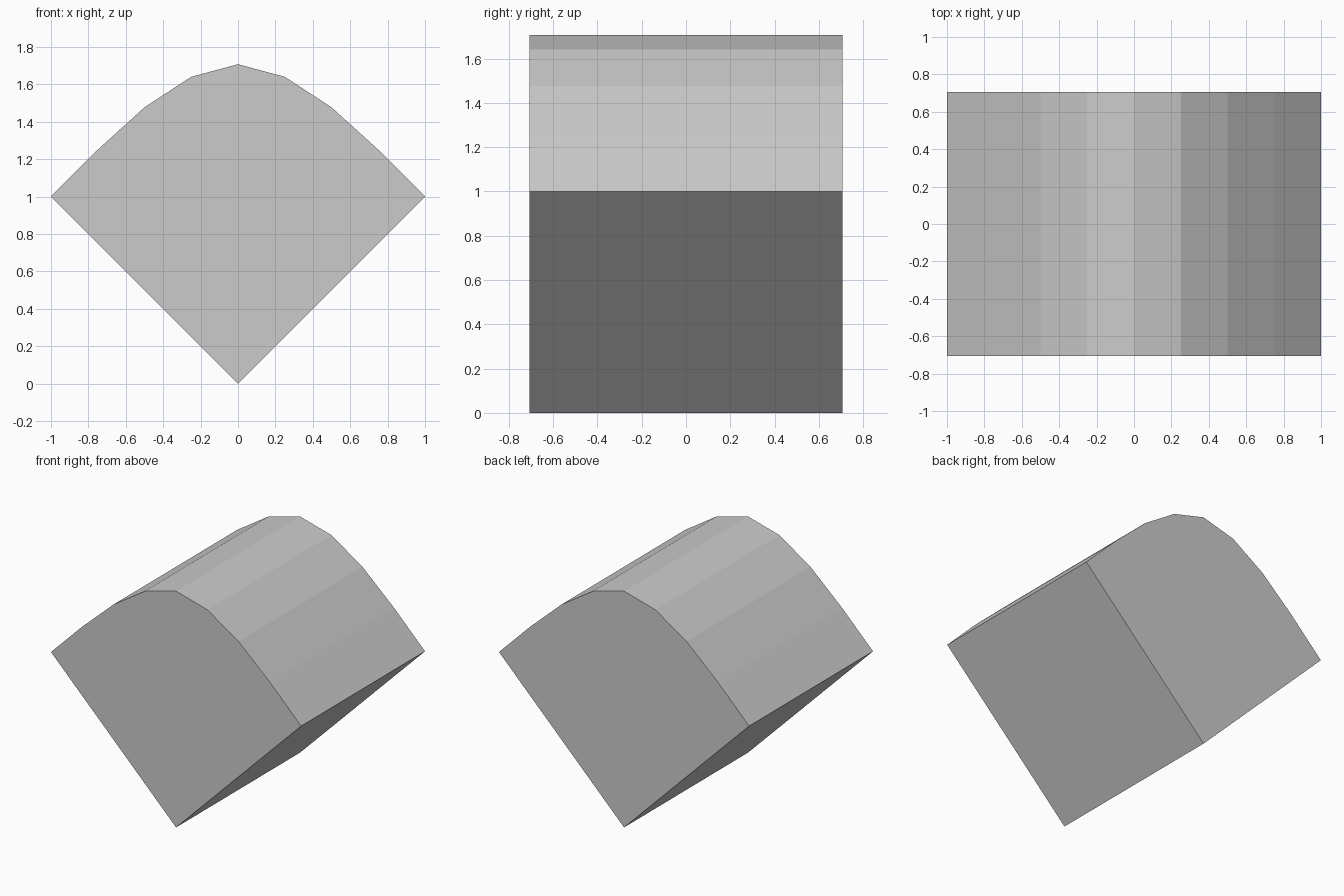
import bpy, bmesh

if "Cube" in bpy.data.objects:
    bpy.data.objects.remove(bpy.data.objects["Cube"])

HALF_DEPTH = 0.707

# Wedge profile: V-shaped base with a faceted arched top
right = [(1, 1), (0.75, 1.25), (0.5, 1.477), (0.25, 1.64)]
left = [(-x, z) for x, z in reversed(right)]
profile = [(0, 0)] + right + [(0, 1.707)] + left

# Extrude the profile from front to back
bm = bmesh.new()
front = bm.faces.new([bm.verts.new((x, -HALF_DEPTH, z)) for x, z in profile])
result = bmesh.ops.extrude_face_region(bm, geom=[front], use_keep_orig=True)
back = [v for v in result["geom"] if isinstance(v, bmesh.types.BMVert)]
bmesh.ops.translate(bm, verts=back, vec=(0, 2 * HALF_DEPTH, 0))
bmesh.ops.recalc_face_normals(bm, faces=bm.faces[:])

mesh = bpy.data.meshes.new("arched_wedge")
bm.to_mesh(mesh)
bm.free()
bpy.context.collection.objects.link(bpy.data.objects.new("arched_wedge", mesh))
